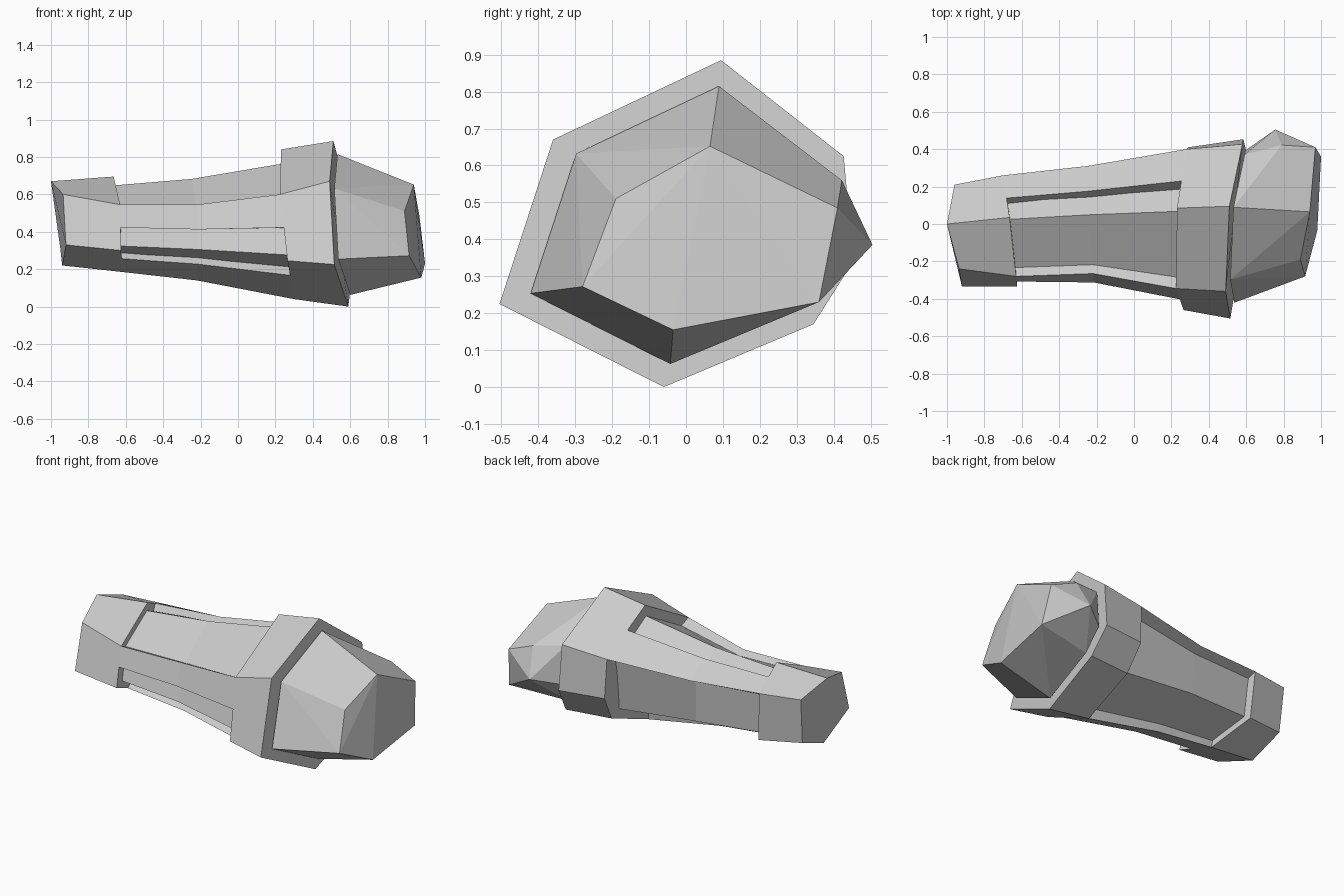
import bpy
import bmesh
from mathutils import Vector

cube = bpy.data.objects.get("Cube")
if cube:
    bpy.data.objects.remove(cube, do_unlink=True)

# One plain grey for the whole armoured forearm
grey = bpy.data.materials.new("armour_grey")
grey.use_nodes = True
GREY = (0.6, 0.6, 0.6, 1.0)
grey.diffuse_color = GREY
grey.node_tree.nodes["Principled BSDF"].inputs["Base Color"].default_value = GREY


def ring(*points):
    return [Vector(p) for p in points]


def scaled(section, factor, shift=0.0):
    """Shrink a section towards its own centre, then slide it along x."""
    centre = sum(section, Vector()) / len(section)
    offset = Vector((shift, 0, 0))
    return [centre + (p - centre) * factor + offset for p in section]


def finish(name, bm):
    bmesh.ops.recalc_face_normals(bm, faces=bm.faces)
    mesh = bpy.data.meshes.new(name)
    bm.to_mesh(mesh)
    bm.free()
    mesh.materials.append(grey)
    obj = bpy.data.objects.new(name, mesh)
    bpy.context.collection.objects.link(obj)
    return obj


def loft(name, sections):
    """Skin a closed solid through sections with equal point counts."""
    bm = bmesh.new()
    rows = [[bm.verts.new(p) for p in section] for section in sections]
    for near, far in zip(rows, rows[1:]):
        for i in range(len(near)):
            j = (i + 1) % len(near)
            bm.faces.new((near[i], near[j], far[j], far[i]))
    bm.faces.new(rows[0][::-1])
    bm.faces.new(rows[-1])
    return finish(name, bm)


def hull(name, points):
    bm = bmesh.new()
    for p in points:
        bm.verts.new(p)
    found = bmesh.ops.convex_hull(bm, input=bm.verts)
    bmesh.ops.delete(bm, geom=found["geom_interior"], context="VERTS")
    bmesh.ops.dissolve_limit(bm, angle_limit=0.03, verts=bm.verts, edges=bm.edges)
    return finish(name, bm)


# Sections run: top ridge, upper front, lower front, bottom, lower back, upper back
cuff_end = ring((-1, 0, .67), (-.935, -.24, .6), (-.92, -.335, .33),
                (-.94, -.05, .22), (-.95, .18, .31), (-.96, .21, .6))
cuff_rim = ring((-.665, .035, .695), (-.63, -.28, .545), (-.625, -.335, .3),
                (-.62, -.04, .185), (-.68, .24, .28), (-.7, .26, .59))
waist = ring((-.25, .06, .74), (-.22, -.265, .545), (-.21, -.36, .28),
             (-.22, -.04, .14), (-.24, .29, .25), (-.25, .31, .57))
# The collar has one extra corner in the middle of its back
collar_rim = ring((.23, .085, .84), (.225, -.345, .6), (.265, -.46, .245),
                  (.3, -.05, .04), (.31, .31, .18), (.29, .41, .35), (.28, .4, .6))
collar_end = ring((.51, .095, .885), (.49, -.36, .67), (.515, -.505, .225),
                  (.59, -.06, 0), (.61, .345, .17), (.585, .453, .34), (.58, .427, .625))

loft("wrist_cuff", [cuff_end, cuff_rim])
loft("hand_collar", [collar_rim, collar_end])

# Recessed inner body between cuff and collar
collar_six = collar_rim[:5] + collar_rim[6:]
shell = [cuff_rim, waist, collar_six]
core = [scaled(section, 0.82) for section in shell]
loft("inner_sleeve", core)


# Raised bars: each covers part of one side, from a corner towards its neighbour
def bar(name, corner, neighbour, share):
    sections = []
    for outer in shell:
        inner = scaled(outer, 0.8)
        sections.append([outer[corner],
                         outer[corner].lerp(outer[neighbour], share),
                         inner[corner].lerp(inner[neighbour], share),
                         inner[corner]])
    loft(name, sections)


bar("front_bar", 1, 2, 0.5)
bar("bottom_bar", 3, 2, 0.62)
bar("back_bar", 5, 0, 0.54)

# Faceted fist with a pointed back
knuckles = ring((.94, .065, .652), (.89, -.19, .51), (.915, -.28, .272),
                (.98, -.035, .155), (1, .36, .23), (.97, .41, .485))
back_point = ring((.755, .505, .385), (.79, .422, .56))
hull("fist", scaled(collar_end, 0.85, 0.015) + knuckles + back_point)
